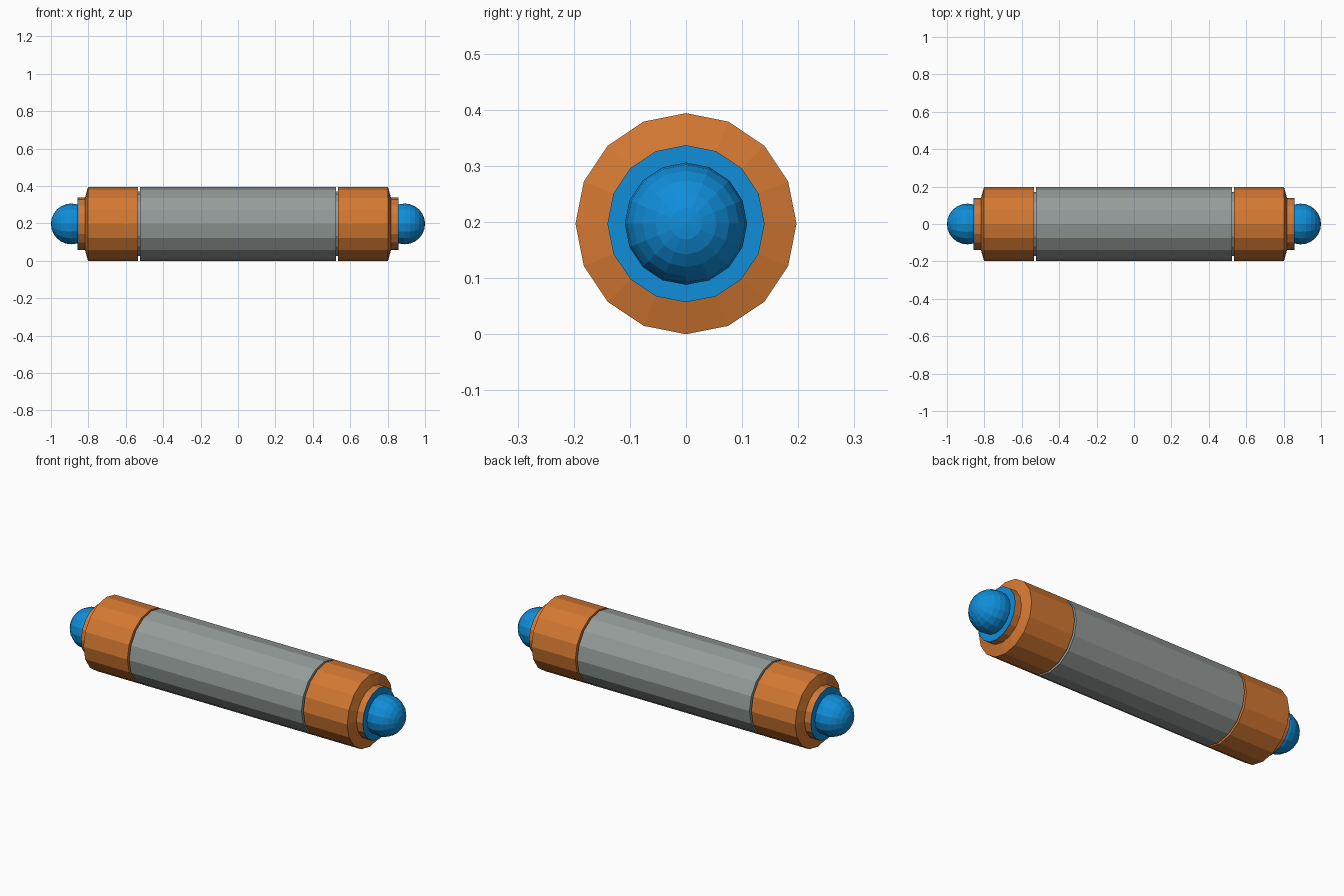
import bpy, bmesh
from math import sin, cos, pi, radians

SIDES = 16
RADIUS = 0.197

if "Cube" in bpy.data.objects:
    bpy.data.objects.remove(bpy.data.objects["Cube"])


def material(name, rgb):
    mat = bpy.data.materials.new(name)
    mat.use_nodes = True
    mat.diffuse_color = (*rgb, 1)
    mat.node_tree.nodes["Principled BSDF"].inputs["Base Color"].default_value = (*rgb, 1)
    return mat


grey = material("steel grey", (0.30, 0.335, 0.325))
orange = material("orange", (0.66, 0.19, 0.032))
blue = material("bright blue", (0.005, 0.27, 0.70))


def lathe(name, profile, mat, side=1):
    """Spin (x, radius) points about the long axis; open ends are capped."""
    bm = bmesh.new()
    rings = []
    for x, r in profile:
        if r < 1e-5:
            rings.append([bm.verts.new((side * x, 0, RADIUS))] * SIDES)
        else:
            angles = [2 * pi * i / SIDES for i in range(SIDES)]
            rings.append([bm.verts.new((side * x, r * sin(a), RADIUS + r * cos(a)))
                          for a in angles])
    for a, b in zip(rings, rings[1:]):
        for i in range(SIDES):
            j = (i + 1) % SIDES
            corners = list(dict.fromkeys((a[i], a[j], b[j], b[i])))
            bm.faces.new(corners)
    for ring in (rings[0], rings[-1]):
        if ring[0] is not ring[1]:
            bm.faces.new(ring)
    bmesh.ops.recalc_face_normals(bm, faces=bm.faces)
    mesh = bpy.data.meshes.new(name)
    bm.to_mesh(mesh)
    bm.free()
    mesh.materials.append(mat)
    obj = bpy.data.objects.new(name, mesh)
    bpy.context.collection.objects.link(obj)
    return obj


# Main tube and the thinner core seen in the grooves
lathe("body_tube", [(-0.524, RADIUS), (0.524, RADIUS)], grey)
lathe("inner_core", [(-0.55, 0.172), (0.55, 0.172)], grey)

# Rounded contact: latitude rings from inside the neck to the tip
BALL = 0.109
dome = [(1 - BALL + BALL * cos(radians(a)), BALL * sin(radians(a)))
        for a in range(120, -1, -15)]

for label, side in (("left", 1), ("right", -1)):
    # End cap with chamfer and short neck
    lathe(label + "_end_cap",
          [(0.535, RADIUS), (0.802, RADIUS), (0.818, 0.14), (0.854, 0.14)],
          orange, side)
    # Blue face plate on the neck
    lathe(label + "_face_plate", [(0.854, 0.14), (0.857, 0.14)], blue, side)
    lathe(label + "_contact_dome", dome, blue, side)
